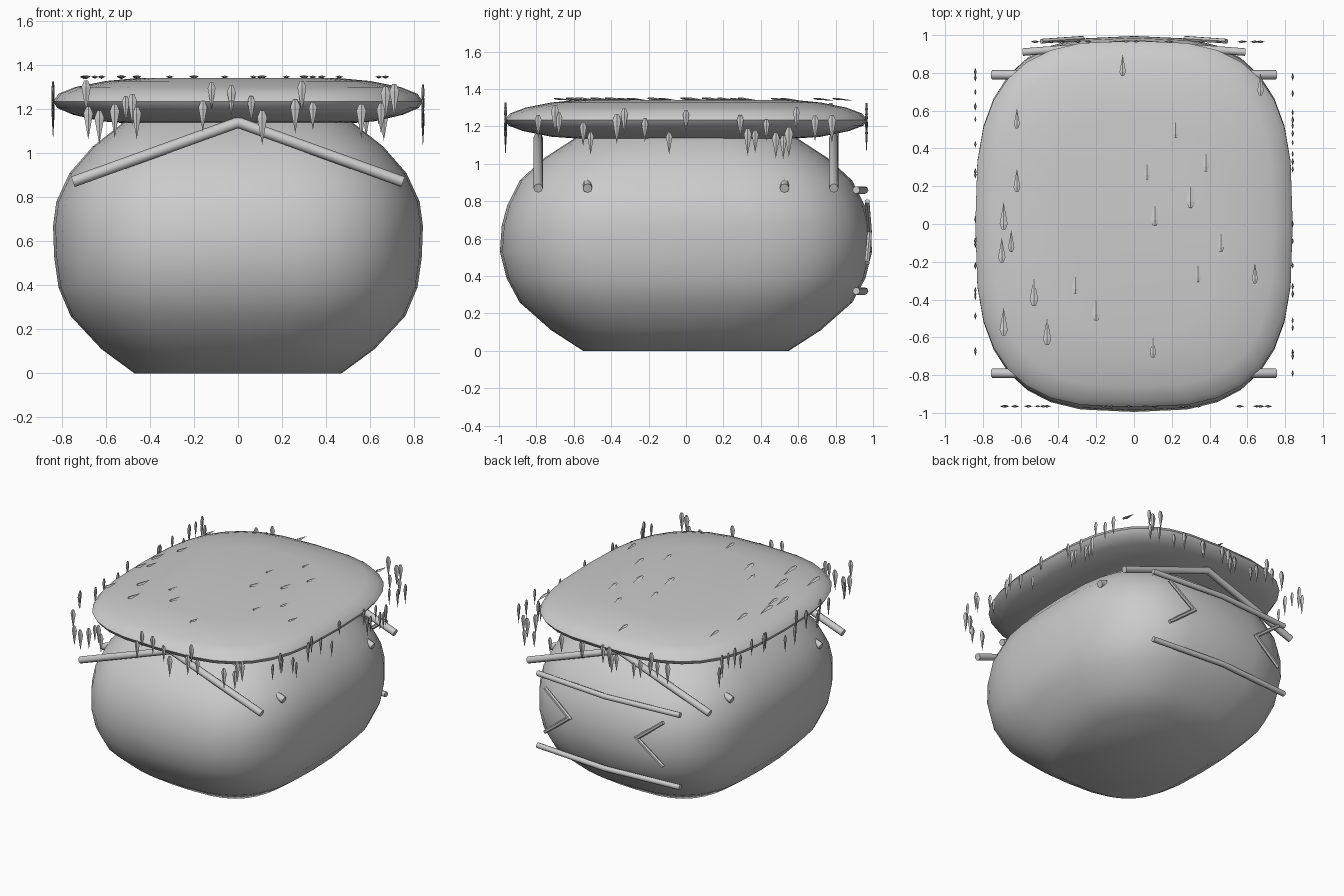
import bpy, math, random
from mathutils import Vector, Matrix

if "Cube" in bpy.data.objects:
    bpy.data.objects.remove(bpy.data.objects["Cube"])

random.seed(4)
N = 32


def make(name, verts, faces, smooth=False):
    me = bpy.data.meshes.new(name)
    me.from_pydata(verts, [], faces)
    me.update()
    ob = bpy.data.objects.new(name, me)
    bpy.context.collection.objects.link(ob)
    if smooth:
        bpy.context.view_layer.objects.active = ob
        ob.select_set(True)
        bpy.ops.object.shade_smooth_by_angle(angle=math.radians(50))
        ob.select_set(False)
    return ob


def loft(name, rings, power=3.0):
    """Stack rounded-rectangle rings given as (half x, half y, z)."""
    verts, faces = [], []
    for a, b, z in rings:
        for i in range(N):
            t = 2 * math.pi * i / N
            c, s = math.cos(t), math.sin(t)
            verts.append((math.copysign(abs(c) ** (2 / power), c) * a,
                          math.copysign(abs(s) ** (2 / power), s) * b, z))
    for r in range(len(rings) - 1):
        for i in range(N):
            j = (i + 1) % N
            faces.append((r * N + i, r * N + j, (r + 1) * N + j, (r + 1) * N + i))
    faces.append(tuple(reversed(range(N))))
    faces.append(tuple(range((len(rings) - 1) * N, len(rings) * N)))
    return make(name, verts, faces, True)


def beam(name, points, radius, sides=8):
    """Round pole swept through a few points, mitred at the bends."""
    pts = [Vector(p) for p in points]
    verts, faces = [], []
    n = len(pts)
    for k, p in enumerate(pts):
        d_in = (pts[k] - pts[k - 1]).normalized() if k else (pts[1] - pts[0]).normalized()
        d_out = (pts[k + 1] - pts[k]).normalized() if k < n - 1 else d_in
        d = (d_in + d_out).normalized()
        u = d.cross(Vector((0, 1, 0))).normalized()   # bends lie near the xz plane
        v = u.cross(d).normalized()
        stretch = 1 / max(0.4, d.dot(d_out))
        for i in range(sides):
            t = 2 * math.pi * i / sides
            verts.append(p + u * math.cos(t) * radius * stretch + v * math.sin(t) * radius)
    for k in range(n - 1):
        for i in range(sides):
            j = (i + 1) % sides
            faces.append((k * sides + i, k * sides + j,
                          (k + 1) * sides + j, (k + 1) * sides + i))
    faces.append(tuple(reversed(range(sides))))
    faces.append(tuple(range((n - 1) * sides, n * sides)))
    return make(name, verts, faces, True)


def straws(name, frames):
    """Thin kite-shaped straw tips; local -z is the pointed end, y the thickness."""
    verts, faces = [], []
    for m, s in frames:
        o = len(verts)
        prof = [(0, 0, -0.085), (0.021, 0, 0.03), (0, 0.007, 0.03), (-0.021, 0, 0.03),
                (0, -0.007, 0.03), (0.009, 0, 0.06), (0, 0.004, 0.06), (-0.009, 0, 0.06),
                (0, -0.004, 0.06)]
        verts += [m @ (Vector(p) * s) for p in prof]
        for i in range(4):
            j = (i + 1) % 4
            faces.append((o, o + 1 + j, o + 1 + i))
            faces.append((o + 1 + i, o + 1 + j, o + 5 + j, o + 5 + i))
        faces.append((o + 5, o + 6, o + 7, o + 8))
    return make(name, verts, faces)


# Plump cottage body
loft("body", [(0.47, 0.55, 0), (0.62, 0.72, 0.11), (0.76, 0.89, 0.26), (0.815, 0.96, 0.39),
              (0.835, 0.995, 0.53), (0.84, 0.985, 0.67), (0.825, 0.955, 0.78),
              (0.765, 0.89, 0.91), (0.66, 0.76, 1.03), (0.52, 0.59, 1.14), (0.42, 0.48, 1.17)])

# Thatched roof slab
loft("thatch_roof", [(0.50, 0.58, 1.135), (0.62, 0.72, 1.145), (0.75, 0.87, 1.175),
                     (0.82, 0.95, 1.205), (0.84, 0.97, 1.235), (0.815, 0.94, 1.27),
                     (0.74, 0.86, 1.30), (0.60, 0.72, 1.328), (0.45, 0.58, 1.342)])

# Rafter pairs, the middle ones almost buried in the body
for k in range(7):
    y = -0.79 + k * 0.79 / 3
    beam(f"rafter_pair_{k}", [(-0.75, y, 0.87), (0, y, 1.14), (0.75, y, 0.87)], 0.025)

# Rear horizontal timbers, slightly bowed
for label, z in (("upper", 0.86), ("lower", 0.32)):
    beam(f"rear_{label}_timber", [(-0.59, 0.91, z), (0, 0.955, z), (0.59, 0.91, z)], 0.02)

# Rear V braces pointing to the centre
for label, sx in (("left", -1), ("right", 1)):
    beam(f"rear_{label}_brace", [(sx * 0.49, 0.968, 0.80), (sx * 0.28, 0.982, 0.635),
                                 (sx * 0.49, 0.968, 0.47)], 0.014, 6)

# Straw tips lying on the roof top, pointing to +y
top = [(-.06, .83), (-.62, .55), (-.62, .22), (.22, .5), (.07, .28), (.38, .33), (.3, .15),
       (.11, .05), (-.69, .03), (-.65, -.1), (-.7, -.15), (.46, -.1), (.34, -.26), (.64, -.27),
       (-.31, -.32), (-.53, -.37), (-.2, -.45), (-.69, -.53), (-.46, -.58), (.1, -.66), (.67, .73)]
lay = Matrix.Rotation(math.radians(84), 4, 'X')
straws("top_straw", [(Matrix.Translation((x, y, 1.345)) @ lay, random.uniform(0.7, 1.1))
                     for x, y in top])

# Straw tips hanging from the front and back eaves
front = [(-.69, 1.27), (-.68, 1.15), (-.63, 1.13), (-.56, 1.16), (-.51, 1.21), (-.48, 1.21),
         (-.46, 1.15), (-.16, 1.18), (-.12, 1.27), (-.03, 1.25), (.06, 1.21), (.11, 1.13),
         (.26, 1.18), (.29, 1.27), (.34, 1.18), (.56, 1.16), (.65, 1.17), (.67, 1.24), (.71, 1.25)]
straws("front_straw", [(Matrix.Translation((x, -0.965, z)), random.uniform(0.8, 1.1))
                       for x, z in front])
straws("back_straw", [(Matrix.Translation((random.uniform(-.72, .72), 0.965,
                                           random.uniform(1.13, 1.27))),
                       random.uniform(0.8, 1.1)) for _ in range(19)])

# Straw tips hanging from the side eaves
side = [(-.79, 1.21), (-.70, 1.25), (-.68, 1.22), (-.55, 1.17), (-.51, 1.12), (-.37, 1.20),
        (-.33, 1.24), (-.22, 1.19), (-.09, 1.12), (0, 1.24), (.29, 1.21), (.33, 1.13),
        (.37, 1.13), (.43, 1.19), (.48, 1.11), (.52, 1.10), (.55, 1.13), (.59, 1.25),
        (.69, 1.20), (.78, 1.20)]
turn = Matrix.Rotation(math.pi / 2, 4, 'Z')
straws("right_straw", [(Matrix.Translation((0.84, y, z)) @ turn, random.uniform(0.8, 1.1))
                       for y, z in side])
straws("left_straw", [(Matrix.Translation((-0.84, random.uniform(-.75, .82),
                                           random.uniform(1.12, 1.27))) @ turn,
                       random.uniform(0.8, 1.1)) for _ in range(20)])
